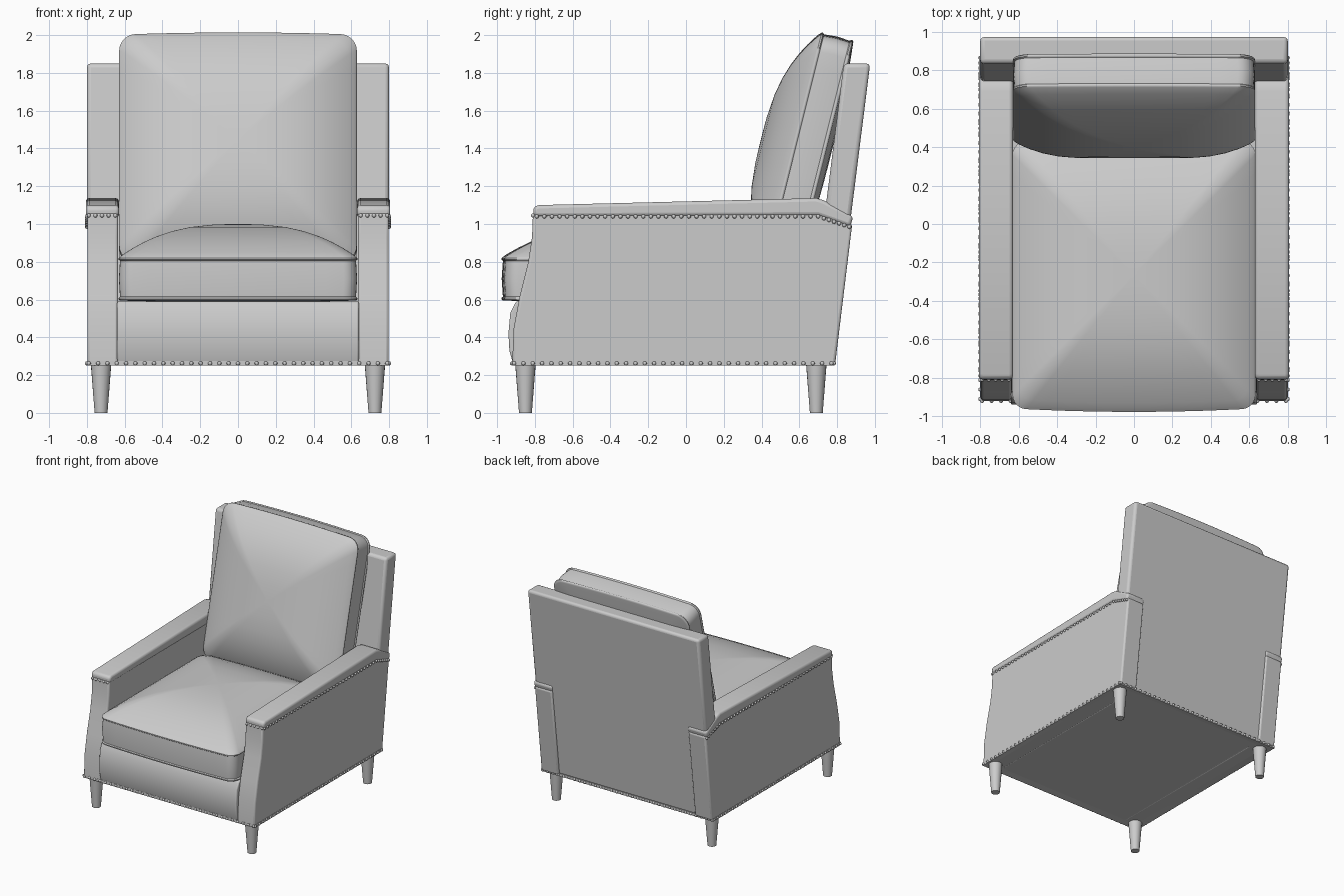
import bpy, bmesh, math
from mathutils import Matrix, Vector

cube = bpy.data.objects.get("Cube")
if cube:
    bpy.data.objects.remove(cube)

GREY = (0.6, 0.6, 0.6, 1)
mat = bpy.data.materials.new("grey_upholstery")
mat.use_nodes = True
mat.diffuse_color = GREY
mat.node_tree.nodes["Principled BSDF"].inputs["Base Color"].default_value = GREY


def finish(name, bm, bevel=0, angle=40):
    bmesh.ops.recalc_face_normals(bm, faces=bm.faces)
    mesh = bpy.data.meshes.new(name)
    bm.to_mesh(mesh)
    bm.free()
    mesh.materials.append(mat)
    ob = bpy.data.objects.new(name, mesh)
    bpy.context.collection.objects.link(ob)
    bpy.ops.object.select_all(action='DESELECT')
    ob.select_set(True)
    bpy.context.view_layer.objects.active = ob
    if bevel:
        mod = ob.modifiers.new("soft_edges", 'BEVEL')
        mod.width, mod.segments, mod.limit_method = bevel, 3, 'ANGLE'
    bpy.ops.object.shade_smooth_by_angle(angle=math.radians(angle))
    return ob


def loft(bm, rings):
    """Skin between closed rings of points and cap both ends."""
    loops = [[bm.verts.new(p) for p in ring] for ring in rings]
    n = len(loops[0])
    for a, b in zip(loops, loops[1:]):
        for i in range(n):
            j = (i + 1) % n
            bm.faces.new((a[i], a[j], b[j], b[i]))
    bm.faces.new(loops[0])
    bm.faces.new(loops[-1])


def solid(name, profile, d0, d1, place, bevel=0.012):
    """Extrude a flat profile from depth d0 to d1."""
    bm = bmesh.new()
    loft(bm, [[place(a, b, d) for a, b in profile] for d in (d0, d1)])
    return finish(name, bm, bevel)


def across(y, z, x):
    return (x, y, z)


def outline(w, h, r, bow):
    """Rounded rectangle with gently bowed ends, evenly dense along each side."""
    pts = []
    corners = [(w - r, h - r), (r - w, h - r), (r - w, r - h), (w - r, r - h)]
    for k, (cx, cy) in enumerate(corners):
        arc = [(cx + r * math.cos(a), cy + r * math.sin(a))
               for a in (math.pi / 2 * (k + i / 6) for i in range(7))]
        nx, ny = corners[(k + 1) % 4]
        turn = math.pi / 2 * (k + 1)
        ex, ey = nx + r * math.cos(turn), ny + r * math.sin(turn)
        sx, sy = arc[-1]
        pts += arc + [(sx + (ex - sx) * i / 12, sy + (ey - sy) * i / 12) for i in range(1, 12)]
    return [(u, v + math.copysign(bow, v) * (1 - (u / w) ** 2) * abs(v / h)) for u, v in pts]


def cushion(name, w, h, r, bow, thick, front, rear, power, matrix):
    """Boxed cushion with a piped seam, domed on both faces."""
    shape = outline(w, h, r, bow)
    steps = [0.03, 0.2, 0.4, 0.55, 0.68, 0.79, 0.88, 0.94, 0.98]
    layers = [(s, -rear * (1 - s ** 2)) for s in steps]
    layers += [(0.995, 0), (1.006, 0.006), (1.006, 0.014), (0.995, 0.02)]
    layers += [(1.004, thick / 2)]
    layers += [(0.995, thick - 0.02), (1.006, thick - 0.014), (1.006, thick - 0.006), (0.995, thick)]
    layers += [(s, thick + front * (1 - s ** power)) for s in reversed(steps)]
    bm = bmesh.new()
    loft(bm, [[matrix @ Vector((u * s, v * s, n)) for u, v in shape] for s, n in layers])
    return finish(name, bm, angle=50)


# Base frame with a recessed underside
bm = bmesh.new()
bmesh.ops.create_cube(bm, size=1, matrix=Matrix.Translation((0, -0.07, 0.262))
                      @ Matrix.Diagonal((1.6, 1.7, 0.024, 1)))
under = [f for f in bm.faces if f.normal.z < -0.5]
bmesh.ops.inset_region(bm, faces=under, thickness=0.09)
bmesh.ops.translate(bm, verts=under[0].verts, vec=(0, 0, 0.012))
finish("base_frame", bm)

# Front rail and deck under the seat
rail = [(-0.915, 0.26), (-0.935, 0.33), (-0.94, 0.42), (-0.93, 0.53), (-0.90, 0.59), (0.72, 0.59), (0.72, 0.26)]
solid("front_rail_and_deck", rail, -0.64, 0.64, across, 0.01)

# Arms with padded tops
panel = [(-0.92, 0.26), (-0.912, 0.45), (-0.88, 0.62), (-0.835, 0.8), (-0.815, 0.93),
         (-0.81, 1.06), (0.70, 1.06), (0.88, 1.0), (0.79, 0.26)]
pad = [(-0.808, 1.04), (-0.808, 1.09), (-0.78, 1.10), (0.69, 1.137), (0.73, 1.125),
       (0.885, 1.04), (0.87, 0.985), (0.70, 1.045)]
for side, s in (("left", 1), ("right", -1)):
    solid(side + "_arm_panel", panel, s * 0.635, s * 0.798, across, 0.014)
    solid(side + "_arm_pad", pad, s * 0.63, s * 0.806, across, 0.018)

# Leaning backrest, wider above the arms
back = [(-0.70, 0.26), (0.70, 0.26), (0.70, 1.0), (0.80, 1.0), (0.80, 1.85),
        (-0.80, 1.85), (-0.80, 1.0), (-0.70, 1.0)]
solid("backrest", back, 0, 0.14, lambda x, z, d: (x, 0.775 + (z - 0.26) * 0.126 - d, z), 0.022)

# Loose cushions
cushion("seat_cushion", 0.628, 0.69, 0.07, 0.018, 0.23, 0.175, 0.01, 2.6,
        Matrix.Translation((0, -0.265, 0.595)))
lean = math.radians(90 - 14)
cushion("back_cushion", 0.625, 0.615, 0.085, -0.012, 0.18, 0.17, 0.03, 2.8,
        Matrix.Translation((0, 0.735, 1.36)) @ Matrix.Rotation(lean, 4, 'X'))

# Tapered legs
for side, x in (("left", 0.725), ("right", -0.725)):
    for end, y in (("front", -0.85), ("back", 0.69)):
        bm = bmesh.new()
        bmesh.ops.create_cone(bm, cap_ends=True, segments=20, radius1=0.034, radius2=0.054,
                              depth=0.255, matrix=Matrix.Translation((x, y, 0.1275)))
        finish(f"{side}_{end}_leg", bm)

# Nailhead trim
bm = bmesh.new()


def nails(start, end, gap=0.05):
    a, b = Vector(start), Vector(end)
    count = round((b - a).length / gap)
    for i in range(count + 1):
        bmesh.ops.create_uvsphere(bm, u_segments=8, v_segments=5, radius=0.011,
                                  matrix=Matrix.Translation(a.lerp(b, i / count)))


nails((-0.79, -0.921, 0.262), (0.79, -0.921, 0.262))
nails((-0.79, 0.783, 0.262), (0.79, 0.783, 0.262))
for s in (1, -1):
    nails((s * 0.8, -0.91, 0.262), (s * 0.8, 0.77, 0.262))
    nails((s * 0.8, -0.79, 1.04), (s * 0.8, 0.70, 1.04), 0.04)
    nails((s * 0.8, 0.73, 1.03), (s * 0.8, 0.865, 0.985), 0.03)
    nails((s * 0.65, -0.81, 1.045), (s * 0.79, -0.81, 1.045), 0.035)
finish("nailhead_trim", bm)
